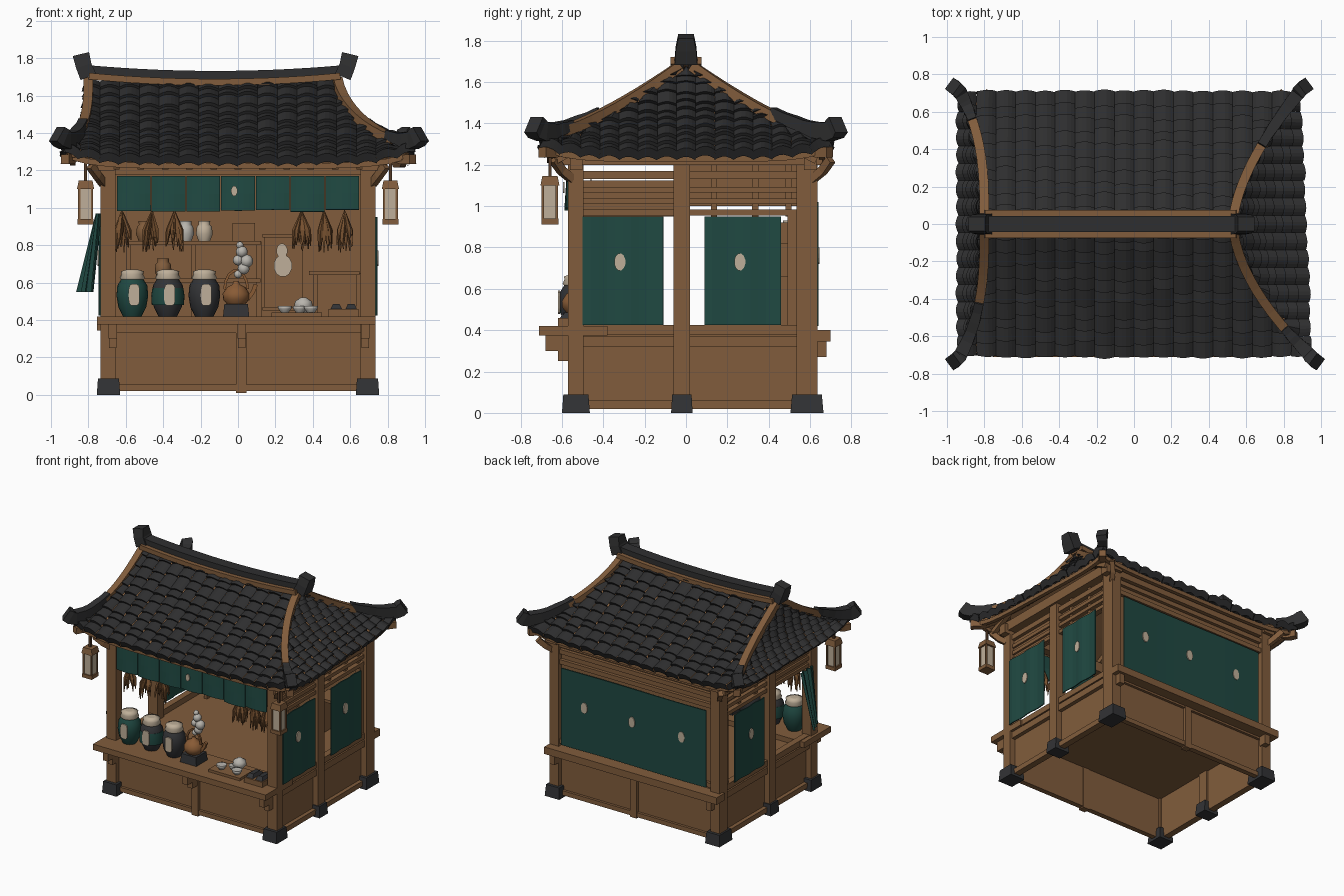
import bpy, bmesh, math, random
from mathutils import Vector as V

if "Cube" in bpy.data.objects:
    bpy.data.objects.remove(bpy.data.objects["Cube"])
random.seed(4)
R = random.uniform

def mat(name, r, g, b):
    m = bpy.data.materials.new(name)
    m.diffuse_color = (r, g, b, 1)
    m.use_nodes = True
    m.node_tree.nodes["Principled BSDF"].inputs["Base Color"].default_value = m.diffuse_color
    return m
WOOD = mat("warm wood", .220, .108, .045)
DWOOD = mat("dark wood", .085, .042, .020)
TILE = mat("charcoal tile", .028, .028, .029)
STONE = mat("dark stone", .032, .033, .036)
TEAL = mat("teal cloth", .014, .066, .054)
CREAM = mat("cream", .52, .43, .32)
HERB = mat("dried herb", .19, .085, .030)
CLAY = mat("clay", .25, .105, .036)
STEAM = mat("pale grey", .48, .46, .42)

def finish(bm, name, m, recalc=True):
    if recalc:
        bmesh.ops.recalc_face_normals(bm, faces=bm.faces)
    me = bpy.data.meshes.new(name)
    bm.to_mesh(me); bm.free()
    me.materials.append(m)
    o = bpy.data.objects.new(name, me)
    bpy.context.collection.objects.link(o)
    return o

def sweep(name, pts, sizes, m):
    """Rectangular bar along pts; sizes = (width, height) per point."""
    bm = bmesh.new(); rings = []
    pts = [V(p) for p in pts]
    for i, p in enumerate(pts):
        d = (pts[min(i + 1, len(pts) - 1)] - pts[max(i - 1, 0)]).normalized()
        s = d.cross(V((0, 0, 1)))
        s = s.normalized() if s.length > 1e-3 else V((1, 0, 0))
        u = s.cross(d)
        w, h = sizes[i] if isinstance(sizes, list) else sizes
        rings.append([bm.verts.new(p + s * a * w / 2 + u * b * h / 2)
                      for a, b in ((-1, -1), (1, -1), (1, 1), (-1, 1))])
    for r, q in zip(rings, rings[1:]):
        for k in range(4):
            bm.faces.new((r[k], r[(k + 1) % 4], q[(k + 1) % 4], q[k]))
    bm.faces.new(rings[0]); bm.faces.new(rings[-1])
    return finish(bm, name, m)

def box(name, x0, x1, y0, y1, z0, z1, m, taper=1.0):
    bm = bmesh.new()
    bmesh.ops.create_cube(bm, size=1)
    for v in bm.verts:
        t = taper if v.co.z > 0 else 1
        v.co = ((x0 + x1) / 2 + v.co.x * t * (x1 - x0), (y0 + y1) / 2 + v.co.y * t * (y1 - y0),
                (z0 + z1) / 2 + v.co.z * (z1 - z0))
    return finish(bm, name, m)

def lathe(name, prof, loc, m, n=18):
    bm = bmesh.new()
    rings = [[bm.verts.new((loc[0] + r * math.cos(k * math.tau / n), loc[1] + r * math.sin(k * math.tau / n),
                            loc[2] + z)) for k in range(n)] for r, z in prof]
    for a, b in zip(rings, rings[1:]):
        for k in range(n):
            bm.faces.new((a[k], a[(k + 1) % n], b[(k + 1) % n], b[k])).smooth = True
    bm.faces.new(rings[0]); bm.faces.new(rings[-1])
    return finish(bm, name, m)

def emblem(name, c, axis, w=.055, h=.085, m=CREAM, p=1.0):
    """Thin rounded plate facing along axis 0 (x) or 1 (y); p < 1 squares it off."""
    bm = bmesh.new()
    rings = []
    sq = lambda v: math.copysign(abs(v) ** p, v)
    for d in (-.004, .004):
        ring = []
        for k in range(12):
            a = (k + .5) * math.tau / 12
            q = [c[0], c[1], c[2] + sq(math.sin(a)) * h / 2]
            q[1 - axis] += sq(math.cos(a)) * w / 2
            q[axis] += d
            ring.append(bm.verts.new(q))
        rings.append(ring); bm.faces.new(ring)
    for k in range(12):
        bm.faces.new((rings[0][k], rings[0][(k + 1) % 12], rings[1][(k + 1) % 12], rings[1][k]))
    finish(bm, name, m)

def sheet(name, P, nu, nv, m, thick=.008):
    bm = bmesh.new()
    g = [[bm.verts.new(P(i / nu, j / nv)) for j in range(nv + 1)] for i in range(nu + 1)]
    for i in range(nu):
        for j in range(nv):
            bm.faces.new((g[i][j], g[i + 1][j], g[i + 1][j + 1], g[i][j + 1]))
    o = finish(bm, name, m)
    s = o.modifiers.new("thickness", 'SOLIDIFY'); s.thickness = thick; s.offset = 0
    return o

# ---- roof surfaces: t runs from ridge (0) to eave (1)
D = .695
def zt(t): return 1.68 - .425 * (1.17 * t - .17 * t * t)
def XR(t, y=0): return .53 + (.375 - .03 * y / D) * t ** 1.7
def XL(t, y=0): return -.80 - .125 * t ** 3
def lift(t, e): return .06 * max(t, 0) ** 3 * min(abs(e), 1.1) ** 6
def slope(sy):
    def P(x, t): return V((x, sy * D * t, zt(t) + lift(t, x / .92)))
    return P, lambda t: XL(t, sy * D * t), lambda t: XR(t, sy * D * t), -.95, .95
def gable(X):
    def P(y, t): return V((X(t, y), y, zt(t) + lift(t, y / D)))
    return P, lambda t: -D * t, lambda t: D * t, -D, D

def tiles(name, surf, cols, rows, out):
    P, lo, hi, a0, a1 = surf
    bm = bmesh.new(); K = 5; da = (a1 - a0) / cols
    def quad(ps, d):
        f = bm.faces.new([bm.verts.new(p) for p in ps])
        f.normal_update()
        if f.normal.dot(d) < 0: f.normal_flip()
    for c in range(cols):
        cuts = [0] + [(r + R(-.22, .22)) / rows for r in range(1, rows)] + [1.0 + R(0, .012)]
        for t0, t1 in zip(cuts, cuts[1:]):
            bump = R(.014, .022)
            def pt(k, t, off):
                a = min(max(a0 + (c + k / K) * da, lo(t)), hi(t))
                t = max(t, .01)
                n = (P(a + .01, t) - P(a - .01, t)).cross(P(a, t + .01) - P(a, t - .005)).normalized()
                if n.dot(out) < 0: n = -n
                return P(a, t) + n * (off + .019 * math.sin(math.pi * k / K)), a, n
            for k in range(K):
                A, B = pt(k, t0, 0), pt(k + 1, t0, 0)
                C, E = pt(k + 1, t1, bump), pt(k, t1, bump)
                if abs(A[1] - B[1]) + abs(C[1] - E[1]) < 1e-4: continue
                quad((A[0], B[0], C[0], E[0]), E[2])
                if abs(C[1] - E[1]) > 1e-4:
                    dn = .05 if t1 >= 1 else .022
                    quad((E[0], C[0], C[0] - C[2] * dn, E[0] - E[2] * dn), P(0, 1) - P(0, .9))
    finish(bm, name, TILE, False)
    # boards beneath the tiles
    def under(u, v):
        t = .02 + v * .95
        return P(lo(t) + (hi(t) - lo(t)) * u, t) - out * .034
    sheet(name + "_boards", under, 24, 10, WOOD, .016)
    sweep(name + "_eave_board", [under(i / 16, 1) - V((0, 0, .012)) for i in range(17)], (.03, .03), WOOD)

tiles("front_roof", slope(-1), 18, 10, V((0, -.5, .86)))
tiles("back_roof", slope(1), 18, 10, V((0, .5, .86)))
tiles("right_roof", gable(XR), 15, 10, V((.7, 0, .7)))
tiles("left_roof", gable(XL), 15, 10, V((-.9, 0, .4)))

# hips with upturned tips
for sx, X in ((1, XR), (-1, XL)):
    for sy in (-1, 1):
        def H(t, up): return V((X(t, sy * D * t), sy * D * t, zt(t) + lift(t, 1) + up))
        split = .85 if sx * sy < 0 else .65
        sweep("hip_board", [H(.04 + (split - .04) * i / 9, .018) for i in range(10)], (.05, .05), WOOD)
        end = H(1, .045)
        pts = [H(split - .05 + (1.02 - split) * i / 5, .034) for i in range(5)] + [end, end + V((sx * .02, sy * .025, .014)), end + V((sx * .043, sy * .042, .034))]
        sweep("hip_tip", pts, [(.05, .05)] * 2 + [(.058, .06)] * 2 + [(.065, .075), (.072, .09), (.075, .10), (.075, .09)], TILE)
        sweep("hip_rafter", [H(.7, -.07), H(.93, -.07), H(1, -.055)], (.05, .05), WOOD)

# ridge, sagging in the middle, with flared end blocks
def rz(x): return 1.702 + .032 * ((x + .12) / .7) ** 2
xs = [-.82 + 1.40 * i / 14 for i in range(15)]
sweep("ridge", [(x, 0, rz(x)) for x in xs], (.085, .06), TILE)
sweep("ridge_board", [(x * .96 - .01, 0, rz(x) - .03) for x in xs], (.15, .035), WOOD)
for x, s in ((-.80, -1), (.56, 1)):
    sweep("ridge_end", [(x, 0, 1.70), (x + s * .025, 0, 1.76), (x + s * .040, 0, 1.822)], [(.11, .09), (.10, .085), (.075, .09)], TILE)

# ---- frame: posts, feet, beams
ROWS = ((-.57, -.495), (-.06, .02), (.535, .635))
for s in (-1, 1):
    for i, (y0, y1) in enumerate(ROWS):
        xa, xb = sorted((s * .655, s * .735))
        box("post", xa, xb, y0, y1, .01, 1.25, WOOD)
        g = .012 if i == 1 else .03
        xa, xb = sorted((s * .63, s * .755))
        box("stone_foot", xa, xb, y0 - g, y1 + g, 0, .088, STONE, .9)
    def side(name, a, b, y0, y1, z0, z1, m=WOOD):
        xa, xb = sorted((s * a, s * b)); return box(name, xa, xb, y0, y1, z0, z1, m)
    side("side_base", .67, .69, -.54, .6, .02, .38)
    for z0, z1 in ((.02, .06), (.32, .37), (.38, .425)):
        side("side_rail", .67, .72, -.52, .58, z0, z1)
    side("side_top_beam", .66, .75, -.62, .66, 1.20, 1.275)
    side("side_lintel", .67, .72, -.52, .56, 1.13, 1.17)
    side("upper_panel", .68, .70, -.50, -.06, .95, 1.125)
    side("upper_panel", .67, .685, .02, .54, 1.0, 1.2)
    for z in (.955, 1.01, 1.065):
        side("upper_slat", .67, .715, -.5, .54, z, z + .028)
    for y in (.12, .32, .48):
        side("slat_stile", .68, .70, y, y + .03, .95, 1.2)
    side("side_frame_stile", .67, .71, .49, .54, .42, .98)
    # corner brackets at the post heads
    for sy, y in ((-1, -.55), (1, .61)):
        sweep("corner_bracket", [(s * .72, y, 1.13), (s * .75, y + sy * .05, 1.17), (s * .79, y + sy * .09, 1.225)], (.035, .04), WOOD)

box("front_base", -.70, .70, -.53, -.51, .02, .38, WOOD)
box("back_base", -.70, .70, .58, .60, .02, .38, WOOD)
box("floor", -.68, .68, -.51, .58, .34, .38, WOOD)
for y0, y1 in ((-.55, -.51), (.58, .62)):
    for z0, z1 in ((.02, .055), (.33, .375)):
        box("base_rail", -.68, .68, y0, y1, z0, z1, WOOD)
    box("base_stile", -.01, .045, y0 - .008, y1 + .004, .01, .37, WOOD)
    box("head_beam", -.78, .78, y0 - .01, y1 + .01, 1.175, 1.25, WOOD)
box("counter", -.755, .735, -.71, -.38, .375, .42, WOOD)
box("back_ledge", -.755, .735, .60, .70, .345, .40, WOOD)
for x in (-.67, .02, .68):
    box("counter_bracket", x - .022, x + .022, -.68, -.55, .30, .375, WOOD)
    box("counter_bracket_foot", x - .02, x + .02, -.62, -.55, .25, .30, WOOD)
    if x != .02:
        box("ledge_bracket", x - .022, x + .022, .62, .68, .27, .345, WOOD)
box("back_wall", -.68, .68, .575, .60, .38, 1.22, WOOD)
for z in (.42, 1.04, 1.12):
    box("back_wall_rail", -.66, .66, .585, .625, z, z + .035, WOOD)
for i in range(13):
    x = -.78 + i * .13
    for s in (-1, 1):
        sweep("rafter", [(x, s * .45, zt(.64) - .075), (x, s * .63, zt(.90) - .07)], (.035, .035), WOOD)

# ---- cloths and emblems
sheet("back_cloth", lambda u, v: (-.62 + 1.25 * u, .634 + .003 * math.sin(u * 7), .42 + .60 * v), 16, 2, TEAL)
for x in (-.41, .02, .43):
    emblem("emblem", (x, .641, .76), 1)
for s in (-1, 1):
    for y0, y1 in ((-.50, -.11), (.09, .46)):
        if s < 0 and y0 < 0: continue
        sheet("side_cloth", lambda u, v: (s * (.738 + .004 * math.sin(u * 14)), y0 + (y1 - y0) * u, .425 + .525 * v), 10, 2, TEAL)
        emblem("emblem", (s * .746, (y0 + y1) / 2 - .015, .73), 0)
# left front curtain, drawn aside and blown outward
sheet("tied_curtain", lambda u, v: (-.745 - .11 * (1 - v) * (.35 + .65 * u) + .012 * math.sin(u * 19), -.50 + .15 * u, .55 + .42 * v), 14, 5, TEAL)
for i in range(7):
    x0 = -.65 + i * 1.30 / 7; dz = R(-.008, .008)
    sheet("valance", lambda u, v: (x0 + .003 + .18 * u, -.572 - .012 * math.sin(u * 3.1) * (1 - v), .985 + dz * (1 - v) + .185 * v), 6, 2, TEAL)
emblem("emblem", (-.02, -.592, 1.09), 1, .035, .055)

# ---- hanging lanterns
for s in (-1, 1):
    x, y = s * .815, -.658
    box("lantern_paper", x - .032, x + .032, y - .032, y + .032, .935, 1.10, CREAM)
    box("lantern_cap", x - .046, x + .046, y - .046, y + .046, 1.10, 1.145, WOOD, .8)
    box("lantern_base", x - .042, x + .042, y - .042, y + .042, .912, .94, WOOD)
    box("lantern_hook", x - .008, x + .008, y - .008, y + .008, 1.14, 1.25, DWOOD)
    for a in (-1, 1):
        for b in (-1, 1):
            box("lantern_bar", x + a * .034 - .006, x + a * .034 + .006, y + b * .034 - .006, y + b * .034 + .006, .93, 1.11, WOOD)

# ---- goods on the counter
JAR = [(.05, 0), (.075, .05), (.085, .11), (.08, .165), (.058, .20)]
for x, m in ((-.565, TEAL), (-.375, STONE), (-.18, STONE)):
    lathe("jar", JAR, (x, -.53, .42), m)
    lathe("jar_cover", [(.06, .195), (.068, .205), (.058, .225), (.062, .24), (.03, .25)], (x, -.53, .42), CREAM)
    emblem("jar_label", (x + .01, -.614, .535), 1, .06, .115, CREAM, .5)
lathe("jar_band", [(.086, .06), (.089, .11), (.083, .15)], (-.375, -.53, .42), TEAL)
box("brazier", -.08, .06, -.60, -.46, .42, .485, STONE, .9)
lathe("kettle", [(.045, .06), (.07, .09), (.072, .12), (.05, .155), (.02, .17), (.012, .19)], (-.01, -.53, .42), CLAY)
sweep("kettle_spout", [(.05, -.53, .51), (.08, -.53, .55), (.095, -.53, .59)], (.022, .022), CLAY)
sweep("kettle_handle", [(-.01 + .062 * math.cos(a * .45), -.53, .565 + .10 * math.sin(a * .45)) for a in range(8)], (.014, .014), CLAY)
for x, z, r in ((.0, .645, .022), (.03, .675, .032), (.045, .715, .036), (.0, .72, .028), (.02, .765, .032), (.01, .80, .02)):
    lathe("steam_puff", [(r * math.cos(a * .5), r * math.sin(a * .5)) for a in range(-3, 4)], (x, -.53, z), STEAM, 8)
box("tray", .18, .45, -.62, -.46, .42, .44, WOOD)
for x, y in ((.25, -.56), (.33, -.52), (.39, -.57)):
    lathe("cup", [(.02, 0), (.035, .02), (.038, .035), (.028, .03)], (x, y, .44), STEAM, 10)
lathe("teapot", [(.025, 0), (.05, .03), (.045, .06), (.015, .08)], (.35, -.48, .44), STEAM, 12)
for x in (.53, .61):
    box("herb_box", x - .045, x + .035, -.62, -.47, .42, .46, WOOD)
    box("herb_heap", x - .035, x + .025, -.61, -.48, .46, .485, STONE, .6)

# ---- inside shelves
for z, x0, x1 in ((.80, -.60, .12), (.60, -.60, .12), (.64, .38, .65)):
    box("shelf", x0, x1, .42, .58, z, z + .022, WOOD)
for x in (-.60, -.25, .10, .40, .63):
    box("shelf_upright", x, x + .025, .44, .58, .38, .82 if x < .3 else .65, WOOD)
for x, z, m in ((-.28, .82, STEAM), (-.18, .82, CREAM), (-.5, .82, WOOD), (-.4, .62, WOOD)):
    lathe("shelf_jar", [(.03, 0), (.045, .04), (.04, .08), (.03, .09), (.032, .11)], (x, .50, z), m, 12)
box("shelf_box", -.03, .09, .44, .56, .82, .92, WOOD)
box("wall_panel", .14, .345, .555, .58, .45, .86, WOOD)
for z in (.45, .84):
    box("panel_trim", .13, .355, .545, .57, z, z + .02, WOOD)
emblem("panel_picture", (.24, .55, .69), 1, .10, .12)
emblem("panel_picture", (.235, .55, .77), 1, .06, .08)

# ---- hanging herb bundles
for x in (-.62, -.46, -.34, .34, .46, .57):
    y = -.46
    sweep("herb_string", [(x, y, 1.17), (x, y, .95)], (.006, .006), HERB)
    for _ in range(18):
        dx, dy = R(-.05, .05), R(-.045, .045)
        sweep("herb_leaf", [(x, y, .98), (x + dx * .8, y + dy * .8, .88), (x + dx, y + dy, R(.76, .83))],
              [(.008, .008), (.022, .016), (.004, .004)], HERB)
